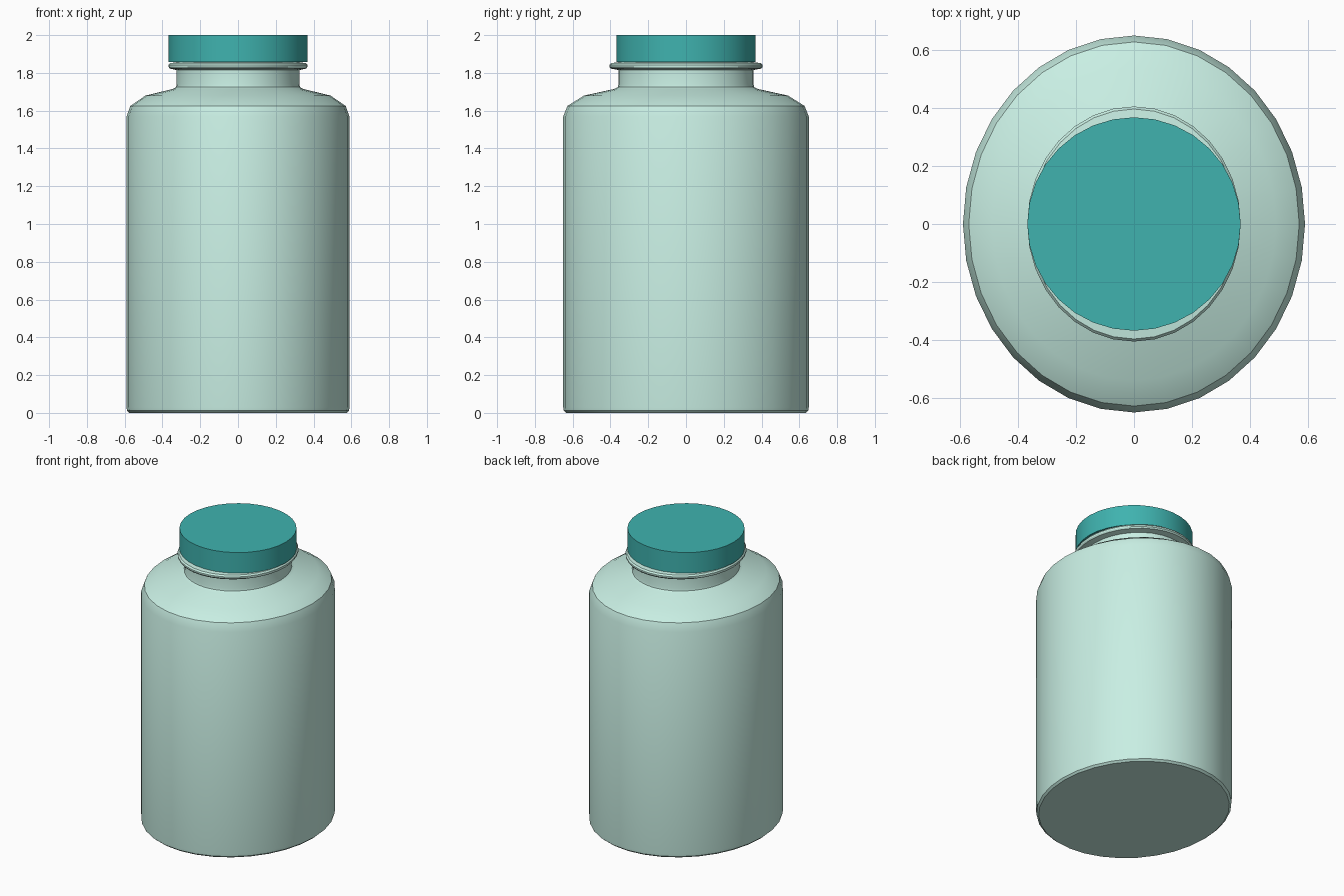
import bpy, bmesh, math

if "Cube" in bpy.data.objects:
    bpy.data.objects.remove(bpy.data.objects["Cube"])

SIDES = 32


def material(name, color):
    m = bpy.data.materials.new(name)
    m.diffuse_color = color
    return m


def lathe(name, profile, ratio, mat):
    """Closed turned solid from (x radius, z) points; ratio stretches it in y."""
    bm = bmesh.new()
    rings = []
    for r, z in profile:
        rings.append([bm.verts.new((r * math.cos(2 * math.pi * i / SIDES),
                                    r * ratio * math.sin(2 * math.pi * i / SIDES), z))
                      for i in range(SIDES)])
    for a, b in zip(rings, rings[1:]):
        for i in range(SIDES):
            j = (i + 1) % SIDES
            bm.faces.new((a[i], a[j], b[j], b[i]))
    bm.faces.new(rings[0][::-1])
    bm.faces.new(rings[-1])
    mesh = bpy.data.meshes.new(name)
    bm.to_mesh(mesh)
    bm.free()
    mesh.materials.append(mat)
    obj = bpy.data.objects.new(name, mesh)
    bpy.context.collection.objects.link(obj)
    bpy.ops.object.select_all(action='DESELECT')
    obj.select_set(True)
    bpy.context.view_layer.objects.active = obj
    bpy.ops.object.shade_smooth_by_angle(angle=math.radians(30))
    return obj


mint = material("mint_plastic", (0.58, 0.86, 0.77, 1))
teal = material("teal_plastic", (0.01, 0.17, 0.15, 1))
teal.diffuse_color = (0.05, 0.45, 0.43, 1)

# Oval bottle: base edge, wall, shoulder, neck, collar ring, mouth inside the cap
lathe("bottle", [
    (0.575, 0.0), (0.588, 0.012), (0.59, 0.03), (0.59, 1.57),
    (0.57, 1.625), (0.49, 1.68), (0.345, 1.715),
    (0.328, 1.725), (0.325, 1.74), (0.325, 1.815),
    (0.362, 1.823), (0.368, 1.832), (0.368, 1.842), (0.36, 1.852),
    (0.325, 1.856), (0.325, 1.92),
], 0.65 / 0.59, mint)

# Round screw cap
lathe("cap", [(0.368, 1.857), (0.368, 2.0)], 1.0, teal)

for m in bpy.data.materials:
    if m.users and not m.is_grease_pencil:
        m.use_nodes = True
        m.node_tree.nodes["Principled BSDF"].inputs["Base Color"].default_value = m.diffuse_color
